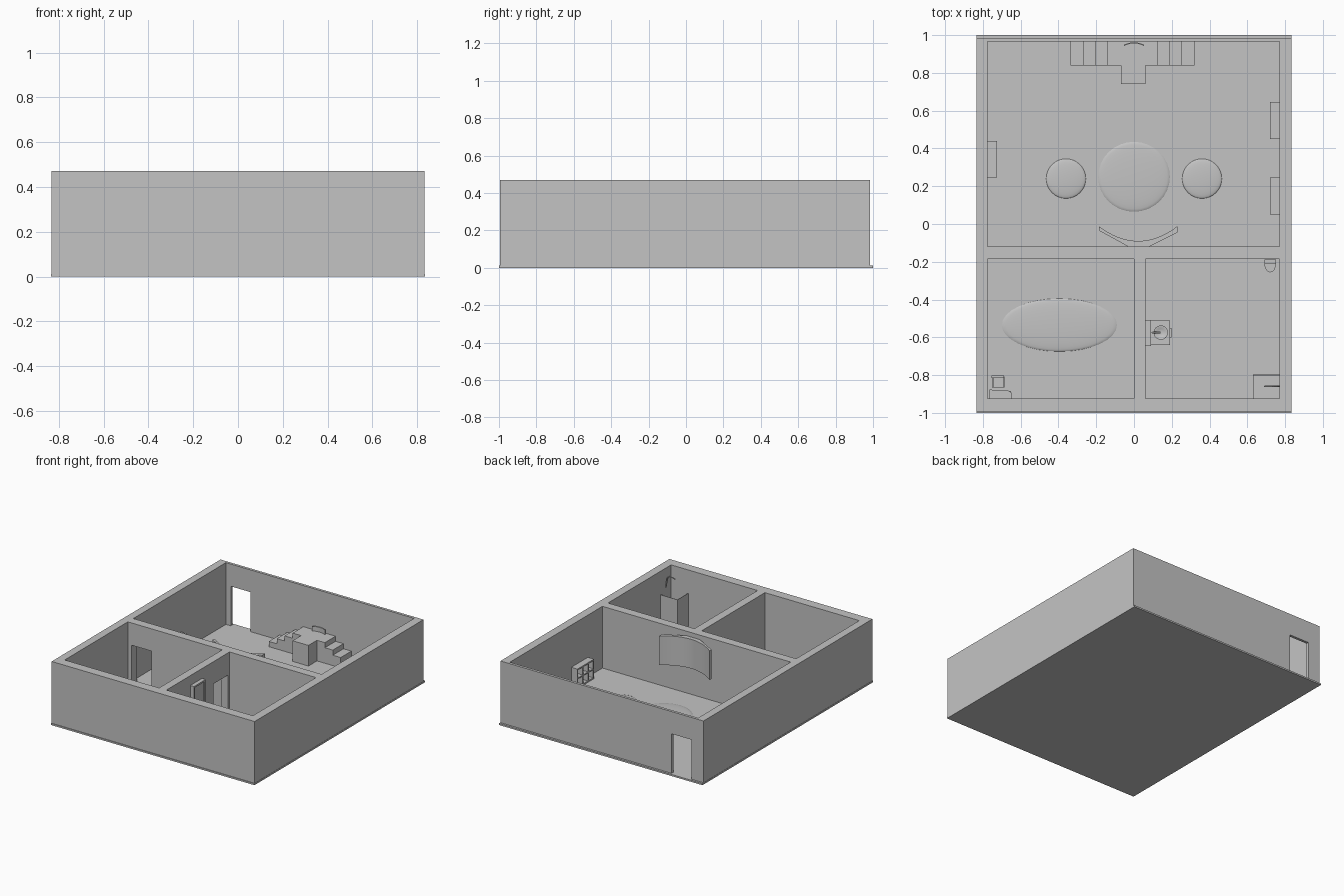
import bpy, bmesh, math
from mathutils import Matrix, Vector

cube = bpy.data.objects.get("Cube")
if cube:
    bpy.data.objects.remove(cube, do_unlink=True)

grey = bpy.data.materials.new("plain_grey")
grey.use_nodes = True
grey.diffuse_color = (0.55, 0.55, 0.55, 1)
grey.node_tree.nodes["Principled BSDF"].inputs["Base Color"].default_value = grey.diffuse_color
FLOOR = 0.012
TOP = 0.47


def finish(name, bm, smooth=False):
    bmesh.ops.recalc_face_normals(bm, faces=bm.faces)
    me = bpy.data.meshes.new(name)
    bm.to_mesh(me)
    bm.free()
    me.materials.append(grey)
    ob = bpy.data.objects.new(name, me)
    bpy.context.collection.objects.link(ob)
    bpy.ops.object.select_all(action='DESELECT')
    bpy.context.view_layer.objects.active = ob
    ob.select_set(True)
    if smooth:
        bpy.ops.object.shade_smooth_by_angle(angle=math.radians(40))
    return ob


def add_box(bm, x, y, z):
    size = Matrix.Diagonal((x[1] - x[0], y[1] - y[0], z[1] - z[0], 1))
    mid = Matrix.Translation((sum(x) / 2, sum(y) / 2, sum(z) / 2))
    return bmesh.ops.create_cube(bm, size=1, matrix=mid @ size)["verts"]


def boxes(name, *parts):
    bm = bmesh.new()
    for p in parts:
        add_box(bm, *p)
    return finish(name, bm)


def prism(name, outline, z0, z1, smooth=False):
    bm = bmesh.new()
    face = bm.faces.new([bm.verts.new((x, y, z0)) for x, y in outline])
    up = bmesh.ops.extrude_face_region(bm, geom=[face])["geom"]
    bmesh.ops.translate(bm, vec=(0, 0, z1 - z0),
                        verts=[v for v in up if isinstance(v, bmesh.types.BMVert)])
    return finish(name, bm, smooth)


def ellipsoid(name, centre, radii):
    bm = bmesh.new()
    bmesh.ops.create_uvsphere(bm, u_segments=32, v_segments=16, radius=1,
                              matrix=Matrix.Translation(centre) @ Matrix.Diagonal((*radii, 1)))
    return finish(name, bm, True)


def tube(name, points, radius):
    bm = bmesh.new()
    for a, b in zip(points, points[1:]):
        a, b = Vector(a), Vector(b)
        turn = (b - a).to_track_quat('Z', 'Y').to_matrix().to_4x4()
        bmesh.ops.create_cone(bm, cap_ends=True, segments=10, radius1=radius, radius2=radius,
                              depth=(b - a).length, matrix=Matrix.Translation((a + b) / 2) @ turn)
    return finish(name, bm, True)


def cut(target, *holes):
    for hole in holes:
        cutter = boxes("cutter", hole)
        cutter.hide_render = True
        bpy.context.view_layer.objects.active = target
        mod = target.modifiers.new("cut", 'BOOLEAN')
        mod.operation, mod.solver, mod.object = 'DIFFERENCE', 'EXACT', cutter
        bpy.ops.object.modifier_apply(modifier=mod.name)
        bpy.data.objects.remove(cutter, do_unlink=True)


# Building shell: slab, walls, three rooms and three doorways
boxes("floor_slab", ((-0.835, 0.835), (-1, 1), (0, FLOOR)))
walls = boxes("walls", ((-0.833, 0.833), (-0.995, 0.985), (FLOOR, TOP)))
tall, door = (-0.1, 0.6), (-0.1, 0.305)
cut(walls,
    ((-0.775, 0.77), (-0.12, 0.965), tall),
    ((-0.775, 0.0), (-0.925, -0.185), tall),
    ((0.06, 0.77), (-0.925, -0.185), tall),
    ((-0.735, -0.572), (0.9, 1.1), door),
    ((-0.745, -0.58), (-0.25, -0.05), door),
    ((-0.05, 0.1), (-0.37, -0.2), door))

# Stepped platform against the back wall, with a curved back plate
steps = [((-0.07, 0.06), (0.74, 0.845), (FLOOR, 0.165))]
for i in range(4):
    grow = 0.065 * i
    steps.append(((-0.14 - grow, 0.125 + grow), (0.84, 0.965), (FLOOR, 0.165 - 0.038 * i)))
boxes("stepped_platform", *steps)
arc = [(t / 8 * 0.052, 0.962 - 0.013 * (t / 8) ** 2) for t in range(-8, 9)]
prism("platform_back_plate", arc + [(x, y - 0.006) for x, y in reversed(arc)], 0.165, 0.2, True)

# Curved screen with its wall mount
front = [(0.022 + 0.207 * t / 12, -0.09 + 0.078 * (t / 12) ** 2) for t in range(-12, 13)]
back = [(0.229, -0.045), (0.08, -0.12), (-0.03, -0.12), (-0.185, -0.035)]
prism("curved_screen", front + back, 0.22, 0.437, True)

# Low domed rugs
for name, x, y, rx, ry in (("round_rug_right", -0.36, 0.24, 0.105, 0.105),
                           ("round_rug_left", 0.36, 0.24, 0.105, 0.105),
                           ("large_round_rug", 0, 0.25, 0.19, 0.185),
                           ("oval_rug", -0.395, -0.535, 0.305, 0.14)):
    ellipsoid(name, (x, y, FLOOR), (rx, ry, 0.012))

# Pigeonhole shelves on the side walls: two rows of three cells
for name, x0, x1, y0 in (("shelf_left_front", 0.77, 0.72, 0.05),
                         ("shelf_left_back", 0.77, 0.72, 0.45),
                         ("shelf_right", -0.775, -0.725, 0.245)):
    x = (min(x0, x1), max(x0, x1))
    bars = [((x0 * 0.9 + x1 * 0.1 - 0.003, x0 * 0.9 + x1 * 0.1 + 0.003),
             (y0, y0 + 0.195), (FLOOR, 0.157))]
    for i in range(4):
        y = y0 + i * 0.0617
        bars.append((x, (y, y + 0.01), (FLOOR, 0.157)))
    for j in range(3):
        z = FLOOR + j * 0.0675
        bars.append((x, (y0, y0 + 0.195), (z, z + 0.01)))
    boxes(name, *bars)

# Wash stand, basin, tap and mirror
boxes("wash_stand", ((0.06, 0.19), (-0.64, -0.51), (FLOOR, 0.15)),
      ((0.19, 0.198), (-0.6, -0.55), (0.09, 0.098)))
bm = bmesh.new()
rings = []
for r, z in ((0.036, 0.15), (0.038, 0.158), (0.03, 0.158), (0.02, 0.152), (0.006, 0.151)):
    ring = bmesh.ops.create_circle(bm, segments=24, radius=r,
                                   matrix=Matrix.Translation((0.142, -0.575, z)))["verts"]
    rings.append(ring)
for a, b in zip(rings, rings[1:]):
    for i in range(24):
        bm.faces.new((a[i - 1], a[i], b[i], b[i - 1]))
bm.faces.new(rings[-1])
finish("basin", bm, True)
tube("tap", [(0.098, -0.575, 0.15), (0.098, -0.575, 0.185), (0.14, -0.575, 0.185)], 0.005)
mirror = boxes("mirror_cabinet", ((0.06, 0.09), (-0.645, -0.507), (0.22, 0.397)))
cut(mirror, ((0.08, 0.12), (-0.633, -0.519), (0.232, 0.385)))

# Shower: two thin screens and an overhead pipe
boxes("shower_screens", ((0.63, 0.77), (-0.802, -0.798), (FLOOR, 0.297)),
      ((0.629, 0.632), (-0.925, -0.798), (FLOOR, 0.297)))
tube("shower_pipe", [(0.768, -0.86, 0.33), (0.755, -0.86, 0.4),
                     (0.735, -0.86, 0.42), (0.69, -0.86, 0.41)], 0.004)

# Toilet
boxes("toilet_tank", ((0.69, 0.752), (-0.212, -0.187), (FLOOR, 0.125)))
bowl = [(0.721 + 0.03 * math.cos(a), -0.212 + 0.044 * math.sin(a))
        for a in [-math.pi * i / 12 for i in range(13)]]
prism("toilet_bowl", bowl, FLOOR, 0.075, True)

# Desk in the corner and a chair drawn up to it
boxes("desk_legs", *[((x, x + 0.01), (-0.922, -0.885), (FLOOR, 0.12)) for x in (-0.758, -0.66)])
prism("desk_top", [(-0.765, -0.925), (-0.645, -0.925), (-0.645, -0.895), (-0.67, -0.88),
                   (-0.74, -0.88), (-0.765, -0.875)], 0.12, 0.13)
chair = [((-0.75, -0.69), (-0.865, -0.808), (0.07, 0.08)),
         ((-0.755, -0.687), (-0.815, -0.802), (0.08, 0.16))]
for x in (-0.752, -0.694):
    chair.append(((x, x + 0.008), (-0.865, -0.81), (0.1, 0.108)))
    for y in (-0.865, -0.815):
        chair.append(((x, x + 0.008), (y, y + 0.008), (FLOOR, 0.1)))
boxes("chair", *chair)
